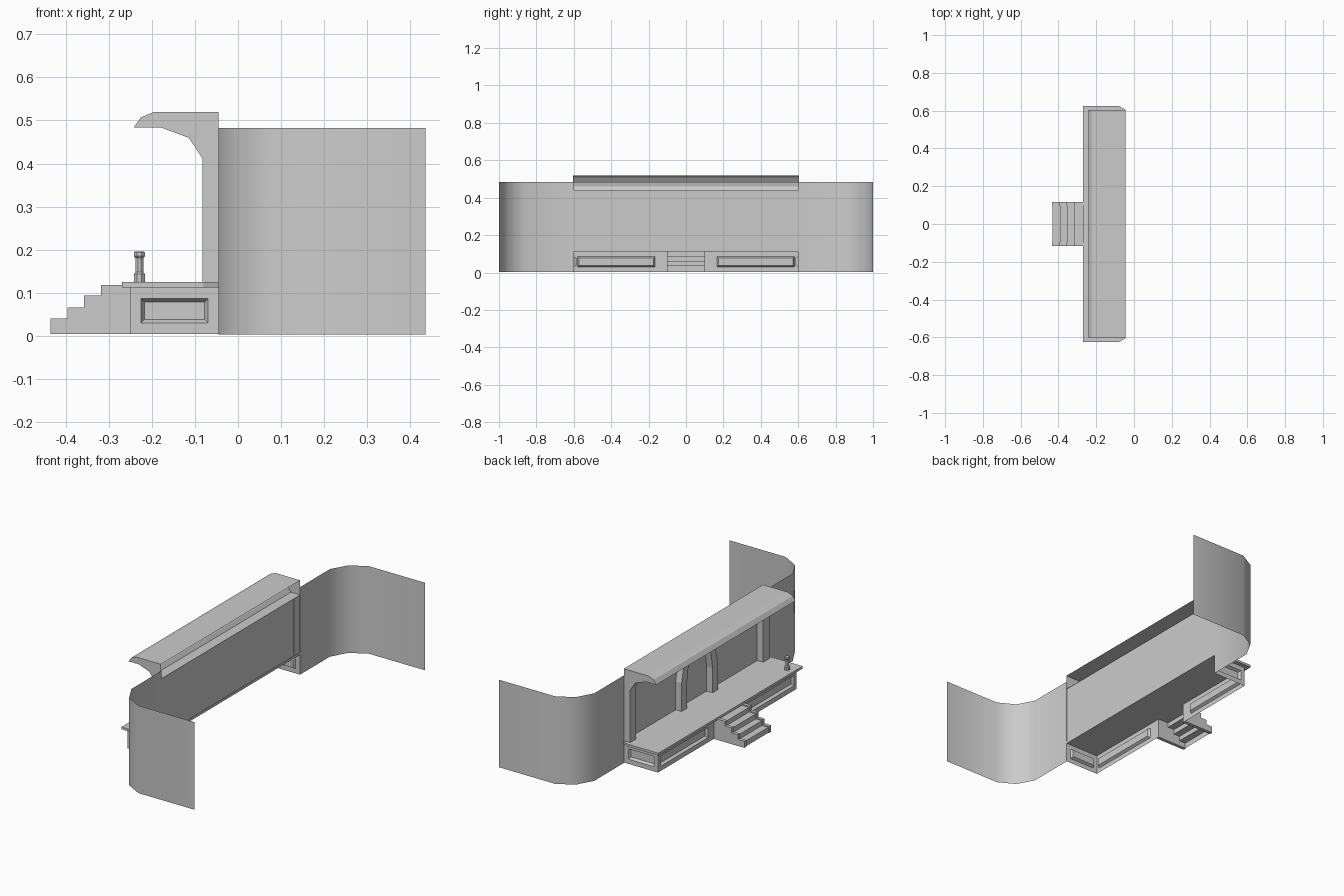
import bpy, bmesh, math
from mathutils import Vector

if "Cube" in bpy.data.objects:
    bpy.data.objects.remove(bpy.data.objects["Cube"])

def build(name, polys, out=None, mirror=False, smooth=False):
    """Weld polygons into one object; 'out' is the main outward direction."""
    bm = bmesh.new()
    for p in polys:
        bm.faces.new([bm.verts.new(c) for c in p])
    bmesh.ops.remove_doubles(bm, verts=bm.verts[:], dist=1e-4)
    bmesh.ops.recalc_face_normals(bm, faces=bm.faces[:])
    bm.normal_update()
    if out:
        total = sum((f.normal * f.calc_area() for f in bm.faces), Vector())
        if total.dot(Vector(out)) < 0:
            bmesh.ops.reverse_faces(bm, faces=bm.faces[:])
    me = bpy.data.meshes.new(name)
    bm.to_mesh(me)
    bm.free()
    ob = bpy.data.objects.new(name, me)
    bpy.context.collection.objects.link(ob)
    if mirror:
        m = ob.modifiers.new("mirror", 'MIRROR')
        m.use_axis = (False, True, False)
    if smooth:
        for o in bpy.context.selected_objects:
            o.select_set(False)
        bpy.context.view_layer.objects.active = ob
        ob.select_set(True)
        bpy.ops.object.shade_smooth_by_angle(angle=math.radians(50))
    return ob

def strip(a, b):
    """Quads between two matching point rows."""
    return [[a[i], a[i + 1], b[i + 1], b[i]] for i in range(len(a) - 1)]

def ring(a, b):
    return strip(a + a[:1], b + b[:1])

def at_y(profile, y):
    return [(x, y, z) for x, z in profile]

def at_x(profile, x):
    return [(x, y, z) for y, z in profile]

def at_z(profile, z):
    return [(x, y, z) for x, y in profile]

def prism(a, b):
    return ring(a, b) + [a, b]

def rect(u0, u1, v0, v1):
    return [(u0, v0), (u1, v0), (u1, v1), (u0, v1)]

def panelled(put, pos, inward, outer, inner):
    """Flat face with a recessed bevelled panel."""
    u0, u1, v0, v1 = inner
    e = 0.008
    a, b = put(rect(*outer), pos), put(rect(*inner), pos)
    c = put(rect(u0 + e, u1 - e, v0 + e, v1 - e), pos + inward)
    return ring(a, b) + ring(b, c) + [c]

# Platform skirt with recessed panels, open at the back
build("platform_front_panel", panelled(at_x, -0.25, 0.014,
      (0.115, 0.6, 0.004, 0.112), (0.165, 0.58, 0.03, 0.086)), (-1, 0, 0), True)
build("platform_end_panel", panelled(at_y, 0.6, -0.014,
      (-0.25, -0.045, 0.004, 0.112), (-0.225, -0.07, 0.03, 0.086)), (0, 1, 0), True)

# Floor slab with clipped back corners
half = [(-0.045, 0.605), (-0.08, 0.625), (-0.27, 0.625)]
slab = half + [(x, -y) for x, y in reversed(half)]
build("platform_floor", prism(at_z(slab, 0.112), at_z(slab, 0.125)))

# Stairs: side stringers and thin treads
xs = [-0.435, -0.396, -0.358, -0.318, -0.25]
zs = [0.04, 0.066, 0.093, 0.118]
steps = [(xs[0], 0.004)]
for i, z in enumerate(zs):
    steps += [(xs[i], z), (xs[i + 1], z)]
side = steps + [(xs[-1], 0.004)]
build("stair_stringer", prism(at_y(side, 0.098), at_y(side, 0.116)), mirror=True)
tread = [(x + 0.004, max(z - 0.006, 0.004)) for x, z in steps]
build("stair_treads", strip(at_y(tread, -0.098), at_y(tread, 0.098)), (-1, 0, 1))

# Cantilevered roof with curved underside, open at the back
roof = [(-0.045, 0.52), (-0.195, 0.52), (-0.226, 0.507), (-0.242, 0.484),
        (-0.18, 0.484), (-0.115, 0.46), (-0.101, 0.44), (-0.045, 0.44)]
a, b = at_y(roof, -0.603), at_y(roof, 0.603)
build("roof", strip(a, b) + [a, b], (-1, 0, 0))

# End pillars carrying the roof
post = [(-0.045, 0.44), (-0.101, 0.44), (-0.083, 0.412), (-0.083, 0.125), (-0.045, 0.125)]
a, b = at_y(post, 0.55), at_y(post, 0.603)
build("end_pillar", strip(a, b)[1:3] + [a, b], (-1, 0, 0), True)

# Back wall of the stage
build("back_wall", [at_x(rect(-0.6, 0.6, 0.125, 0.44), -0.047)], (-1, 0, 0))

# Raised arch surround, hollow behind
def arch(pts):
    return [(-y, z) for y, z in pts] + [(y, z) for y, z in reversed(pts)]

outer = arch([(0.157, 0.125), (0.157, 0.28), (0.138, 0.36), (0.07, 0.413)])
inner = arch([(0.112, 0.125), (0.112, 0.26), (0.097, 0.35), (0.04, 0.378)])
fo, fi = at_x(outer, -0.083), at_x(inner, -0.083)
build("arch_surround", strip(fo, fi) + strip(fo, at_x(outer, -0.047))
      + strip(fi, at_x(inner, -0.047)), (-1, 0, 0))

# Curved enclosing walls on both sides
path = [(-0.045, 0.6), (-0.045, 0.86), (0.005, 0.95), (0.095, 1.0), (0.435, 1.0)]
build("side_wall", strip(at_z(path, 0.003), at_z(path, 0.483)), (-1, 1, 0), True, True)

# Small eight-sided post standing near one end of the platform
prof = [(0.014, 0.125), (0.014, 0.143), (0.010, 0.148), (0.010, 0.18),
        (0.014, 0.185), (0.014, 0.193), (0.011, 0.196)]
rings = [[(-0.229 + r * math.cos(math.tau * (k + .5) / 8),
           -0.55 + r * math.sin(math.tau * (k + .5) / 8), z) for k in range(8)]
         for r, z in prof]
polys = [rings[0], rings[-1]]
for lo, hi in zip(rings, rings[1:]):
    polys += ring(lo, hi)
build("small_post", polys)
